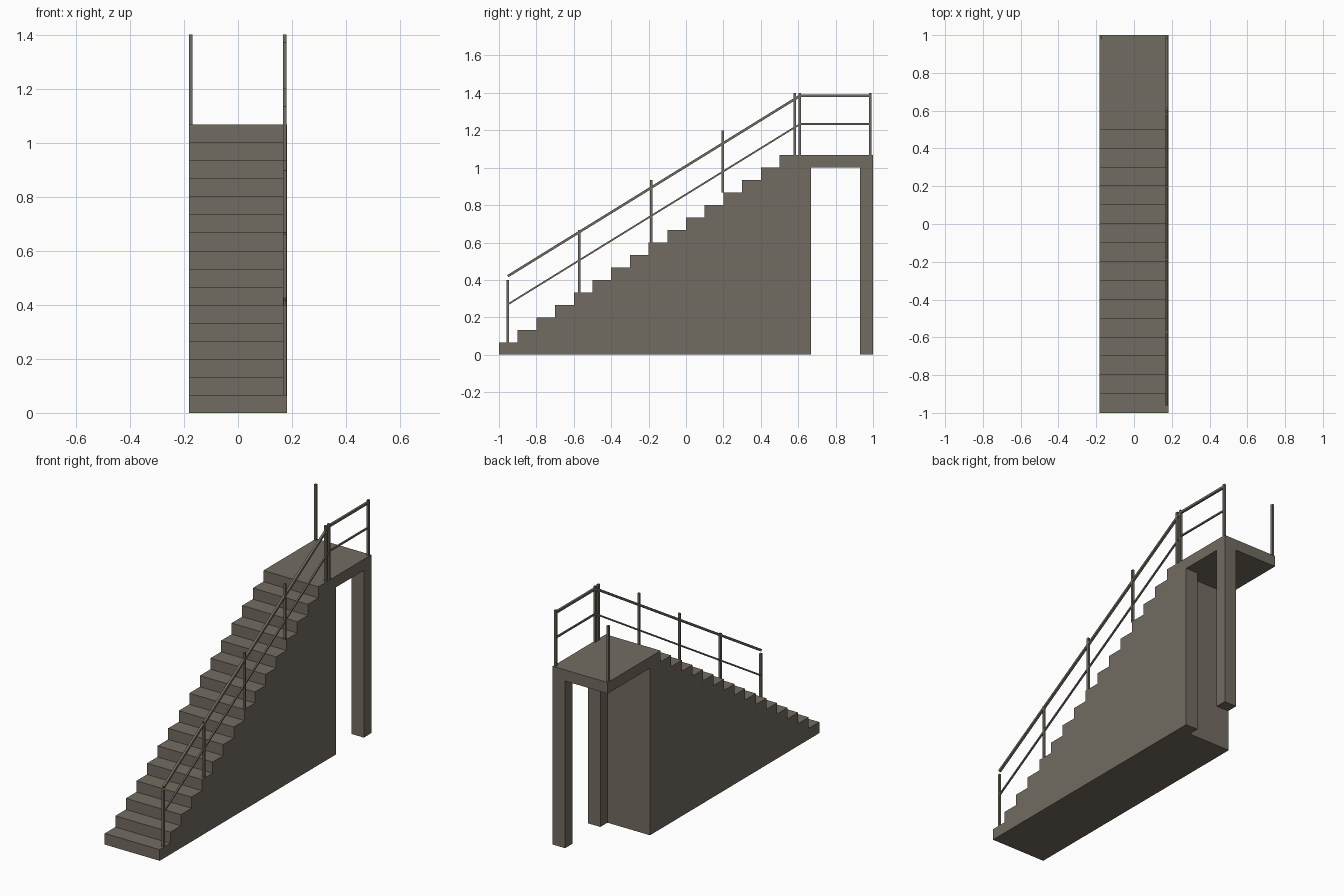
import bpy
from mathutils import Vector

if "Cube" in bpy.data.objects:
    bpy.data.objects.remove(bpy.data.objects["Cube"])

mat = bpy.data.materials.new("weathered concrete")
mat.diffuse_color = (0.17, 0.15, 0.12, 1)
mat.use_nodes = True
mat.node_tree.nodes["Principled BSDF"].inputs["Base Color"].default_value = mat.diffuse_color

W = 0.182            # half width of the stairs
RISE, RUN = 1 / 15, 0.1
POST_H, BAR = 1 / 3, 0.0133


def mesh_object(name, verts):
    """Six-sided solid from 4 bottom and 4 top corners, counter-clockwise."""
    faces = [(3, 2, 1, 0), (4, 5, 6, 7)]
    faces += [(i, (i + 1) % 4, (i + 1) % 4 + 4, i + 4) for i in range(4)]
    me = bpy.data.meshes.new(name)
    me.from_pydata(verts, [], faces)
    me.materials.append(mat)
    ob = bpy.data.objects.new(name, me)
    bpy.context.collection.objects.link(ob)
    return ob


def box(name, x0, x1, y0, y1, z0, z1):
    return mesh_object(name, [(x, y, z) for z in (z0, z1)
                              for x, y in ((x0, y0), (x1, y0), (x1, y1), (x0, y1))])


def post(name, x, y, z):
    h = BAR / 2
    box(name, x - h, x + h, y - h, y + h, z, z + POST_H)


def rail(name, x, start, end, size):
    """Square bar running in the y-z plane between two (y, z) points."""
    a, b = Vector((x, *start)), Vector((x, *end))
    d = (b - a).normalized()
    side = Vector((1, 0, 0)) * size / 2
    up = Vector((0, -d.z, d.y)) * size / 2
    ring = (-side - up, -side + up, side + up, side - up)
    mesh_object(name, [p + r for p in (a, b) for r in ring])


# Full-height steps
for i in range(16):
    y = -1 + i * RUN
    box(f"step_{i + 1}", -W, W, y, y + RUN, 0, (i + 1) * RISE)

# Landing slab and its two supports on the right
top = 16 * RISE
box("landing", -W, W, 0.6, 1, 1, top)
box("front_support", 0.1, W, 0.6, 0.667, 0, 1)
box("back_support", 0.1, W, 0.93, 1, 0, 1)

# Posts: five on the stairs, two beside the landing, one at the far left corner
X = W - 0.0085
for i in range(5):
    post(f"stair_post_{i + 1}", X, -0.953 + i * 0.3833, (1 + 4 * i) * RISE if i < 4 else top)
for i, y in enumerate((0.609, 0.985)):
    post(f"landing_post_{i + 1}", X, y, top)
post("left_corner_post", -W + BAR / 2, 0.985, top)

# Hand rails and thinner middle rails
for name, drop, size in (("hand_rail", 0, BAR), ("middle_rail", 0.151, 0.009)):
    rail("stair_" + name, X, (-0.953, 0.42 - drop), (0.609, 1.384 - drop), size)
    rail("landing_" + name, X, (0.609, 1.385 - drop), (0.985, 1.385 - drop), size)
